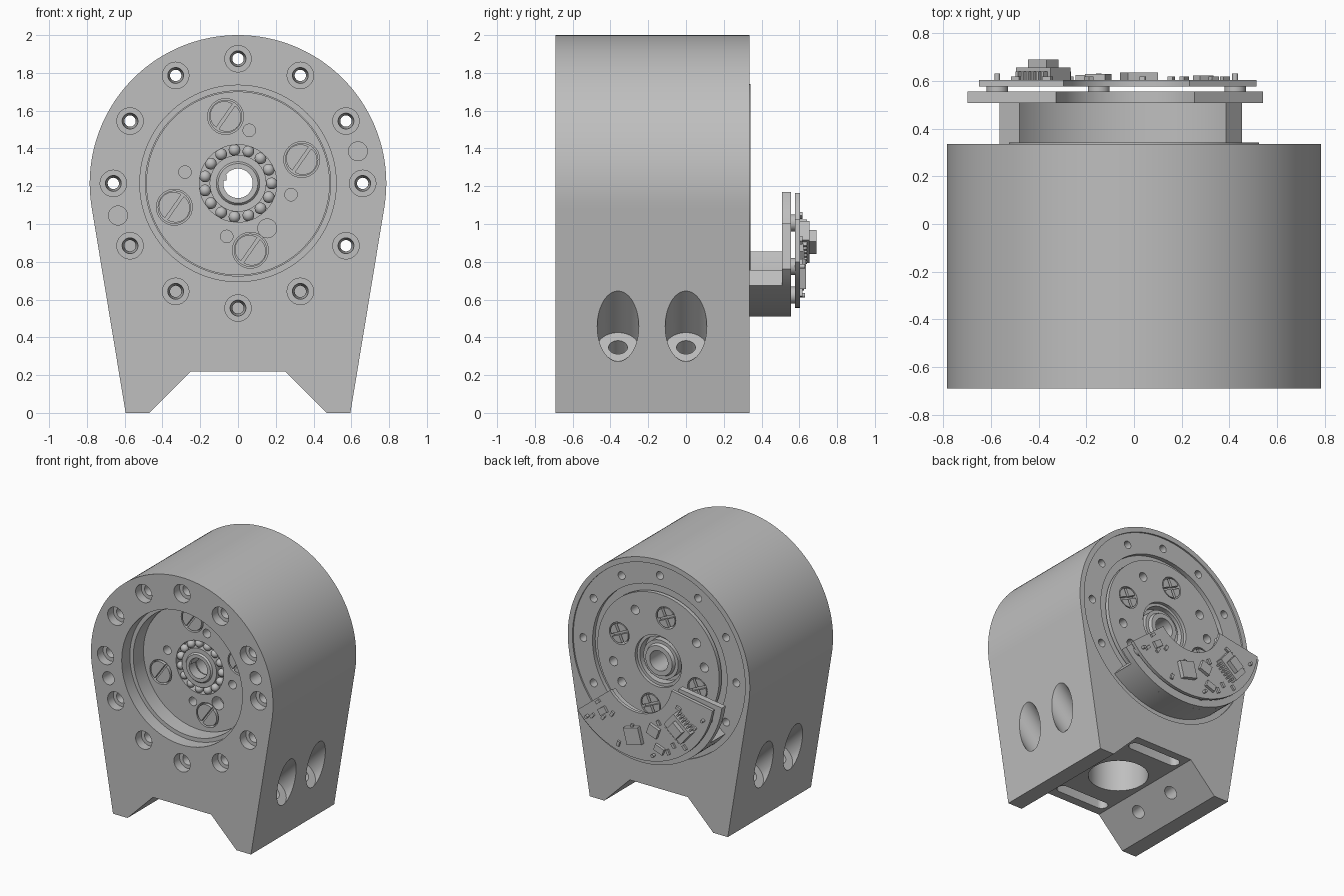
import bpy, bmesh, math
from mathutils import Vector, Matrix

cube = bpy.data.objects.get("Cube")
if cube:
    bpy.data.objects.remove(cube, do_unlink=True)

grey = bpy.data.materials.new("machined grey")
grey.use_nodes = True
grey.diffuse_color = (0.52, 0.52, 0.52, 1)
grey.node_tree.nodes["Principled BSDF"].inputs["Base Color"].default_value = (0.52, 0.52, 0.52, 1)

C = 1.215            # height of the main axis
FRONT, BACK = -0.69, 0.335
Y = Vector((0, 1, 0))
Z = Vector((0, 0, 1))


def polar(r, deg):
    return r * math.cos(math.radians(deg)), r * math.sin(math.radians(deg))


def lathe(bm, profile, x=0, z=0, axis=Y, at=None, n=32):
    """Revolve (radius, along) points about an axis; by default along y at (x, C + z)."""
    at = Vector(at) if at is not None else Vector((x, 0, C + z))
    M = Matrix.Translation(at) @ Z.rotation_difference(axis).to_matrix().to_4x4()
    rings = []
    for i in range(n):
        c, s = polar(1, 360 * i / n)
        rings.append([bm.verts.new(M @ Vector((r * c, r * s, h))) for r, h in profile])
    for i in range(n):
        a, b = rings[i], rings[(i + 1) % n]
        for j in range(len(profile)):
            k = (j + 1) % len(profile)
            if profile[j][0] or profile[k][0]:
                bm.faces.new((a[j], a[k], b[k], b[j]))
    verts = [v for ring in rings for v in ring]
    bmesh.ops.remove_doubles(bm, verts=verts, dist=1e-6)


def drill(bm, r, y0, y1, x=0, z=0, n=32):
    lathe(bm, [(0, y0), (r, y0), (r, y1), (0, y1)], x, z, n=n)


def prism(bm, pts, a, b, axis="y"):
    """Extrude a 2D outline along y (points are x, z) or along z (points are x, y)."""
    put = (lambda u, v, w: (u, w, v)) if axis == "y" else (lambda u, v, w: (u, v, w))
    lo = [bm.verts.new(put(u, v, a)) for u, v in pts]
    hi = [bm.verts.new(put(u, v, b)) for u, v in pts]
    bm.faces.new(lo)
    bm.faces.new(hi)
    for i in range(len(pts)):
        j = (i + 1) % len(pts)
        bm.faces.new((lo[i], lo[j], hi[j], hi[i]))


def arc(r, a0, a1, n, x=0, z=C):
    out = []
    for i in range(n + 1):
        u, v = polar(r, a0 + (a1 - a0) * i / n)
        out.append((x + u, z + v))
    return out


def band(bm, r0, r1, a0, a1, y0, y1):
    prism(bm, arc(r1, a0, a1, 40) + arc(r0, a1, a0, 40), y0, y1)


def box(bm, x, z, w, h, y0, y1, turn=0):
    c, s = polar(1, turn)
    corners = [(-w / 2, -h / 2), (w / 2, -h / 2), (w / 2, h / 2), (-w / 2, h / 2)]
    prism(bm, [(x + u * c - v * s, C + z + u * s + v * c) for u, v in corners], y0, y1)


def finish(bm, name, cutters=()):
    def to_object(b, label):
        bmesh.ops.recalc_face_normals(b, faces=b.faces)
        mesh = bpy.data.meshes.new(label)
        b.to_mesh(mesh)
        b.free()
        ob = bpy.data.objects.new(label, mesh)
        bpy.context.scene.collection.objects.link(ob)
        return ob
    ob = to_object(bm, name)
    ob.data.materials.append(grey)
    bpy.ops.object.select_all(action="DESELECT")
    ob.select_set(True)
    bpy.context.view_layer.objects.active = ob
    for cutter in cutters:
        tool = to_object(cutter, name + "_cutter")
        tool.hide_render = True
        mod = ob.modifiers.new("cut", "BOOLEAN")
        mod.operation, mod.solver, mod.object = "DIFFERENCE", "EXACT", tool
        bpy.ops.object.modifier_apply(modifier=mod.name)
        bpy.data.objects.remove(tool, do_unlink=True)
    bpy.ops.object.shade_smooth_by_angle(angle=math.radians(30))
    return ob


# Housing: round-topped block with a notched foot
body = bmesh.new()
prism(body, arc(0.785, -9.4, 189.4, 96) +
      [(-0.595, 0), (-0.47, 0), (-0.25, 0.22), (0.25, 0.22), (0.47, 0), (0.595, 0)], FRONT, BACK)

holes = bmesh.new()
for i in range(12):                      # ring of counterbored screw holes
    x, z = polar(0.66, 30 * i)
    lathe(holes, [(0, -0.8), (0.07, -0.8), (0.07, -0.62), (0.042, -0.62), (0.03, -0.5),
                  (0.03, 0.5), (0, 0.5)], x, z)
for s in (1, -1):
    drill(holes, 0.05, -0.8, -0.5, 0.635 * s, 0.17 * s)      # dowel holes
    for y in (-0.36, 0):                 # slanted mounting bolts through each leg
        lathe(holes, [(0, -0.1), (0.05, -0.1), (0.05, 0.31), (0.11, 0.31), (0.11, 0.9), (0, 0.9)],
              axis=Vector((s, 0, 1)).normalized(), at=(0.34 * s, y, 0.128), n=48)
    mid = -0.175 + 0.4 * s               # long slots under the body
    prism(holes, arc(0.045, -90, 90, 12, 0.18, mid) + arc(0.045, 90, 270, 12, -0.18, mid),
          0.1, 0.3, "z")
lathe(holes, [(0, 0.1), (0.215, 0.1), (0.215, 0.48), (0, 0.48)], axis=Z, at=(0, -0.175, 0), n=64)

bore = bmesh.new()
lathe(bore, [(0, -0.8), (0.52, -0.8), (0.52, -0.59), (0.49, -0.59), (0.49, 0.29), (0.58, 0.29),
             (0.58, 0.323), (0.745, 0.323), (0.745, 0.5), (0, 0.5)], n=96)
finish(body, "housing", [holes, bore])

# Rotor: hub disc seen from both ends
FLOOR, DISC = -0.47, 0.341
rotor = bmesh.new()
lathe(rotor, [(0.08, -0.40), (0.205, -0.40), (0.205, FLOOR), (0.486, FLOOR), (0.486, 0.31),
              (0.525, 0.31), (0.525, DISC), (0.2, DISC), (0.2, 0.25), (0.08, 0.25)], n=96)
pockets = bmesh.new()
bolt_places = [polar(0.36, 20.5 + 80 * k) for k in (0, 1)]
bolt_places += [(-x, -z) for x, z in bolt_places]
for x, z in bolt_places:
    drill(pockets, 0.095, -0.6, FLOOR + 0.05, x, z)
    drill(pockets, 0.085, DISC - 0.06, 0.5, x, z)
for k in range(4):
    drill(pockets, 0.033, -0.6, FLOOR + 0.1, *polar(0.287, 78 + 90 * k))
drill(pockets, 0.05, -0.6, FLOOR + 0.1, 0.155, -0.238)
for a in (60, 145, 172, 240, 322, 345):
    drill(pockets, 0.035, DISC - 0.1, 0.5, *polar(0.4, a))
finish(rotor, "rotor", [pockets])


# Bolt heads: a base disc topped with sectors separated by slots
def bolt(bm, x, z, r, base, y0, y1, parts, turn):
    drill(bm, r, *sorted((base, y0)), x, z)
    half = 180 / parts
    for k in range(parts):
        mid = turn + 2 * half * k
        dx, dz = polar(0.008 if parts == 2 else 0.014, mid)
        pts = arc(r - 0.012, mid - half, mid + half, 16, x + dx, C + z + dz)
        if parts > 2:
            pts.append((x + dx, C + z + dz))
        prism(bm, pts, *sorted((y0, y1)))


bolts = bmesh.new()
for x, z in bolt_places:
    bolt(bolts, x, z, 0.088, FLOOR + 0.055, FLOOR + 0.02, FLOOR - 0.005, 2, 145)
    bolt(bolts, x, z, 0.075, DISC - 0.065, DISC - 0.03, DISC - 0.002, 4, 20)
finish(bolts, "bolt_heads")

# Bearings: inner rings, balls and shaft key
races = bmesh.new()
lathe(races, [(0.078, -0.41), (0.078, -0.49), (0.105, -0.49), (0.115, -0.478), (0.15, -0.478),
              (0.15, -0.41)], n=64)
lathe(races, [(0.078, 0.24), (0.078, 0.335), (0.115, 0.335), (0.125, 0.31), (0.15, 0.31),
              (0.15, 0.24)], n=64)
lathe(races, [(0.178, 0.24), (0.178, 0.315), (0.2, 0.315), (0.2, 0.24)], n=64)
box(races, -0.073, 0.03, 0.025, 0.03, -0.485, -0.40)
finish(races, "bearing_races")
balls = bmesh.new()
for i in range(15):
    x, z = polar(0.178, 24 * i)
    bmesh.ops.create_uvsphere(balls, u_segments=16, v_segments=10, radius=0.031,
                              matrix=Matrix.Translation((x, -0.45, C + z)))
finish(balls, "bearing_balls")

# Sensor bracket: curved wall and sector plate behind the body
wall = bmesh.new()
band(wall, 0.6, 0.705, 217, 310, 0.315, 0.51)
finish(wall, "bracket_wall")
plate = bmesh.new()
band(plate, 0.33, 0.705, 188, 320, 0.508, 0.555)
finish(plate, "bracket_plate")

# Circuit board on standoffs with pins
board = bmesh.new()
band(board, 0.3, 0.66, 190, 321, 0.577, 0.603)
finish(board, "circuit_board")
posts = bmesh.new()
for a in (200, 256, 314):
    x, z = polar(0.61, a)
    drill(posts, 0.045, 0.55, 0.58, x, z)
    drill(posts, 0.012, 0.57, 0.63, x, z)
finish(posts, "standoffs")

# Board components: connector, chips and small parts
socket = bmesh.new()
box(socket, -0.38, -0.31, 0.19, 0.13, 0.60, 0.655, 40)
box(socket, -0.38, -0.31, 0.10, 0.08, 0.65, 0.69, 40)
for k in range(6):
    x, z = polar(0.028 * (k - 2.5), 40)
    for s in (1, -1):
        dx, dz = polar(0.075 * s, 130)
        box(socket, x + dx - 0.38, z + dz - 0.31, 0.012, 0.03, 0.60, 0.64, 40)
finish(socket, "connector")
chips = bmesh.new()
box(chips, 0.02, -0.48, 0.13, 0.13, 0.60, 0.635, -15)
box(chips, -0.15, -0.40, 0.09, 0.08, 0.60, 0.628, 20)
box(chips, -0.20, -0.53, 0.08, 0.05, 0.60, 0.625, 20)
box(chips, 0.29, -0.36, 0.07, 0.05, 0.60, 0.622, -35)
for r, a in ((0.42, 300), (0.5, 305), (0.57, 312), (0.45, 318), (0.6, 285), (0.42, 275),
             (0.6, 243), (0.57, 236), (0.38, 240), (0.62, 228), (0.4, 205), (0.57, 210)):
    box(chips, *polar(r, a), 0.04, 0.022, 0.60, 0.618, a)
finish(chips, "chips")
